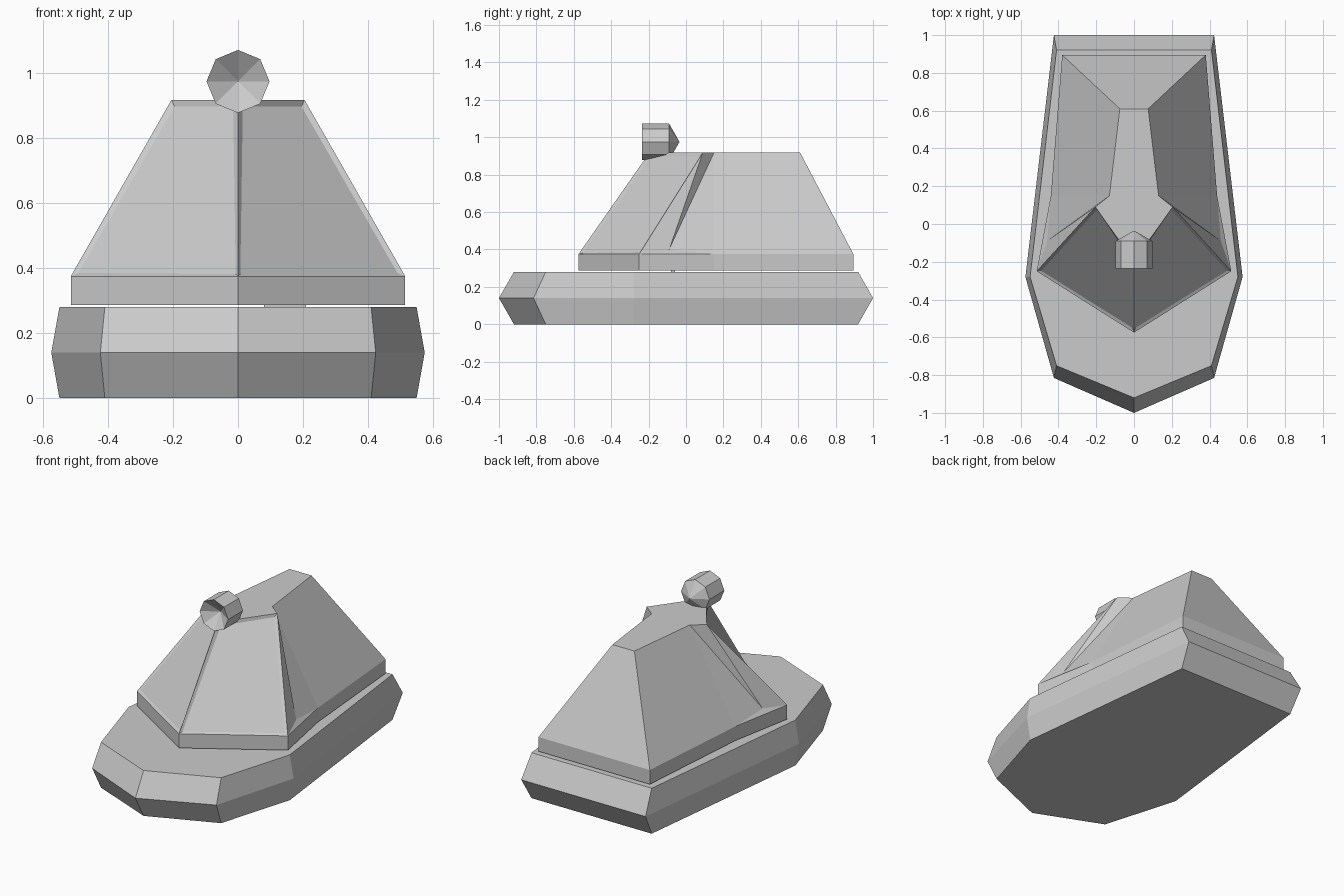
import bpy, bmesh, math

if "Cube" in bpy.data.objects:
    bpy.data.objects.remove(bpy.data.objects["Cube"])


def finish(name, bm, mirror=False):
    bmesh.ops.recalc_face_normals(bm, faces=bm.faces)
    me = bpy.data.meshes.new(name)
    bm.to_mesh(me)
    bm.free()
    ob = bpy.data.objects.new(name, me)
    bpy.context.collection.objects.link(ob)
    if mirror:
        m = ob.modifiers.new("Mirror", 'MIRROR')
        m.use_axis[0] = True
        m.use_clip = True
    return ob


def bridge(bm, a, b, closed=True):
    n = len(a)
    for i in range(n if closed else n - 1):
        j = (i + 1) % n
        bm.faces.new((a[i], a[j], b[j], b[i]))


# Hull: three stacked outlines, widest at mid height
narrow = [(0, -.92), (.41, -.75), (.55, -.28), (.41, .92)]
wide = [(0, -1), (.424, -.815), (.575, -.28), (.424, 1)]
bm = bmesh.new()
rings = []
for z, half in ((0, narrow), (.14, wide), (.28, narrow)):
    loop = half + [(-x, y) for x, y in reversed(half[1:])]
    rings.append([bm.verts.new((x, y, z)) for x, y in loop])
bridge(bm, rings[0], rings[1])
bridge(bm, rings[1], rings[2])
bm.faces.new(rings[0])
bm.faces.new(rings[2])
finish("hull", bm)

# Turret: right half, mirrored across x
skirt = [(0, -.575), (.515, -.25), (.44, .15), (.38, .895), (0, .895)]
roof = [(0, -.195), (.205, .09), (.13, .15), (.075, .61), (0, .61)]
bm = bmesh.new()
low = [bm.verts.new((x, y, .287)) for x, y in skirt]
mid = [bm.verts.new((x, y, .375)) for x, y in skirt]
top = [bm.verts.new((x, y, .918)) for x, y in roof]
bridge(bm, low, mid, closed=False)
bridge(bm, mid[2:], top[2:], closed=False)
front = bm.faces.new((mid[0], mid[1], top[1], top[0]))
bm.faces.new(top)
bm.faces.new(low)
# notch behind the front wing
notch = bm.verts.new((.46, -.09, .40))
rim = [top[1], mid[1], mid[2], top[2]]
for i in range(4):
    bm.faces.new((rim[i], rim[(i + 1) % 4], notch))
bmesh.ops.recalc_face_normals(bm, faces=bm.faces)
# shallow recessed front panel
bmesh.ops.inset_individual(bm, faces=[front], thickness=.025, depth=-.008)
finish("turret", bm, mirror=True)

# Small mount between hull and turret
bm = bmesh.new()
bmesh.ops.create_cube(bm, size=1)
for v in bm.verts:
    v.co = (.145 + v.co.x * .13, -.07 + v.co.y * .02, .284 + v.co.z * .012)
finish("turret_mount", bm)

# Lamp: eight-sided drum, hollow cone in front and pointed back
bm = bmesh.new()
drum = []
for y in (-.235, -.09):
    drum.append([bm.verts.new((.097 * math.sin(i * math.pi / 4), y,
                               .975 + .097 * math.cos(i * math.pi / 4)))
                 for i in range(8)])
bridge(bm, drum[0], drum[1])
for ring, y in ((drum[0], -.17), (drum[1], -.035)):
    apex = bm.verts.new((0, y, .975))
    for i in range(8):
        bm.faces.new((ring[i], ring[(i + 1) % 8], apex))
finish("lamp", bm)
